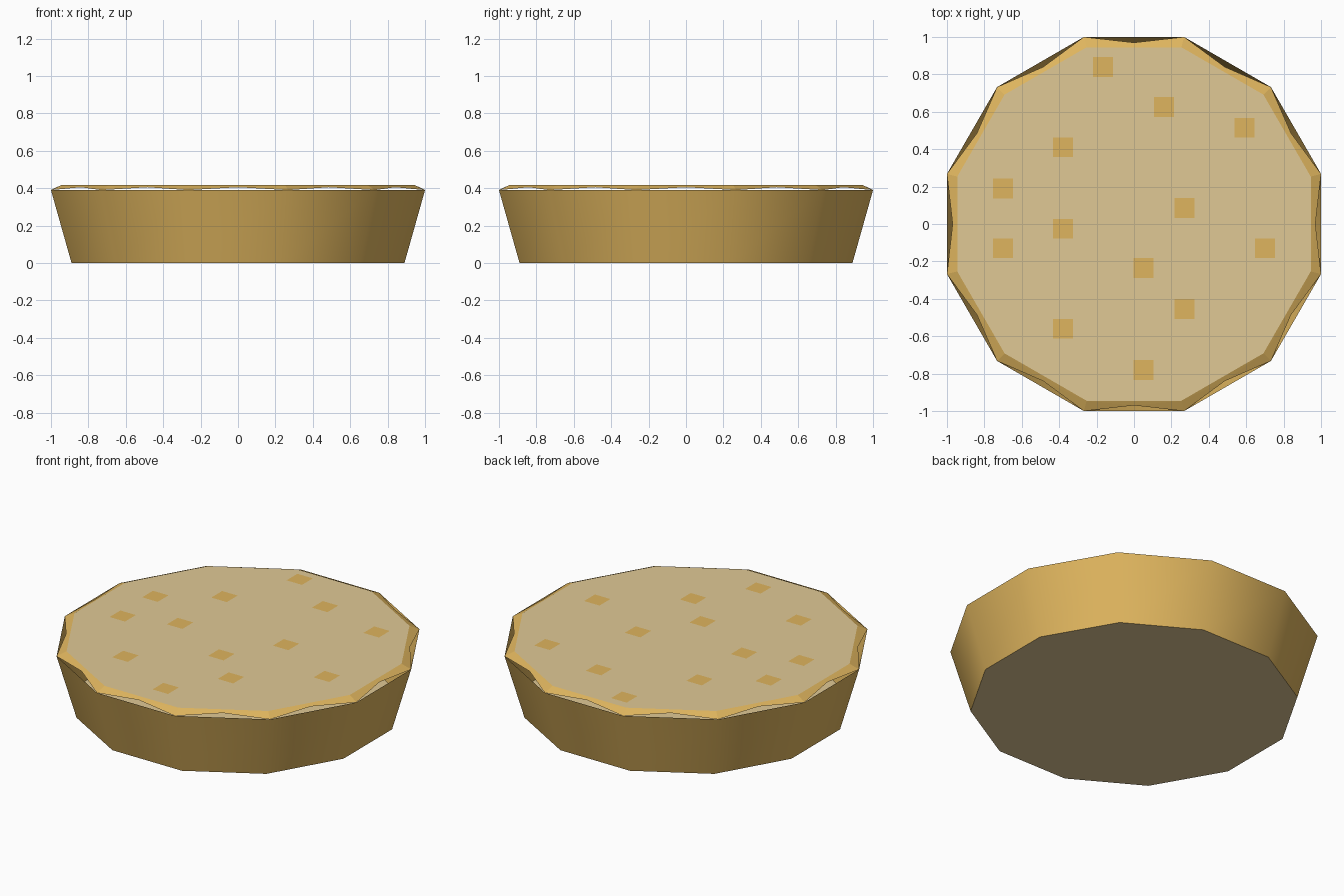
import bpy
import math

if "Cube" in bpy.data.objects:
    bpy.data.objects.remove(bpy.data.objects["Cube"])

SIDES = 12
STEP = 2 * math.pi / SIDES
CORNER = 1 / math.cos(STEP / 2)      # corner radius for an apothem of 1
WALL_TOP, LID_TOP, GAP_TOP = 0.39, 0.416, 0.405


def srgb(r, g, b):
    def lin(c):
        c /= 255
        return c / 12.92 if c <= 0.04045 else ((c + 0.055) / 1.055) ** 2.4
    return (lin(r), lin(g), lin(b), 1)


def material(name, rgb):
    m = bpy.data.materials.new(name)
    m.diffuse_color = srgb(*rgb)
    m.use_nodes = True
    m.node_tree.nodes["Principled BSDF"].inputs["Base Color"].default_value = m.diffuse_color
    return m


crust = material("golden_crust", (223, 181, 94))
cream = material("pale_filling", (224, 201, 149))


def ring(apothem, z, offset=0.5):
    r = apothem * CORNER if offset else apothem
    return [(r * math.cos((i + offset) * STEP), r * math.sin((i + offset) * STEP), z)
            for i in range(SIDES)]


def build(name, verts, faces, mat):
    mesh = bpy.data.meshes.new(name)
    mesh.from_pydata(verts, [], faces)
    mesh.materials.append(mat)
    ob = bpy.data.objects.new(name, mesh)
    bpy.context.collection.objects.link(ob)
    return ob


N = SIDES

# Flared side wall, smooth around its corners
wall = build("side_wall", ring(0.89, 0) + ring(1, WALL_TOP),
             [(i, (i + 1) % N, N + (i + 1) % N, N + i) for i in range(N)], crust)
bpy.context.view_layer.objects.active = wall
wall.select_set(True)
bpy.ops.object.shade_smooth_by_angle(angle=math.radians(40))

# Flat base and flat top
build("base", ring(0.89, 0), [tuple(reversed(range(N)))], cream)
build("top_disc", ring(0.945, LID_TOP), [tuple(range(N))], cream)

# Scalloped rim: touches the wall at its corners, pulls in between them
rim_faces = []
for i in range(N):
    j = (i + 1) % N
    mid = 2 * N + j
    rim_faces += [(i, mid, N + i), (mid, j, N + j), (N + i, mid, N + j)]
build("rim", ring(1, WALL_TOP) + ring(0.945, LID_TOP) + ring(0.97, GAP_TOP, 0),
      rim_faces, crust)

# Square golden flecks on the top
FLECKS = [(-0.165, 0.84), (0.16, 0.625), (0.59, 0.515), (-0.38, 0.41), (-0.70, 0.19),
          (0.27, 0.085), (-0.38, -0.025), (-0.70, -0.13), (0.70, -0.13), (0.05, -0.235),
          (0.27, -0.455), (-0.38, -0.56), (0.05, -0.78)]
verts, faces = [], []
for x, y in FLECKS:
    k = len(verts)
    verts += [(x + sx * 0.053, y + sy * 0.053, LID_TOP + 0.002)
              for sx, sy in ((-1, -1), (1, -1), (1, 1), (-1, 1))]
    faces.append((k, k + 1, k + 2, k + 3))
build("flecks", verts, faces, crust)
